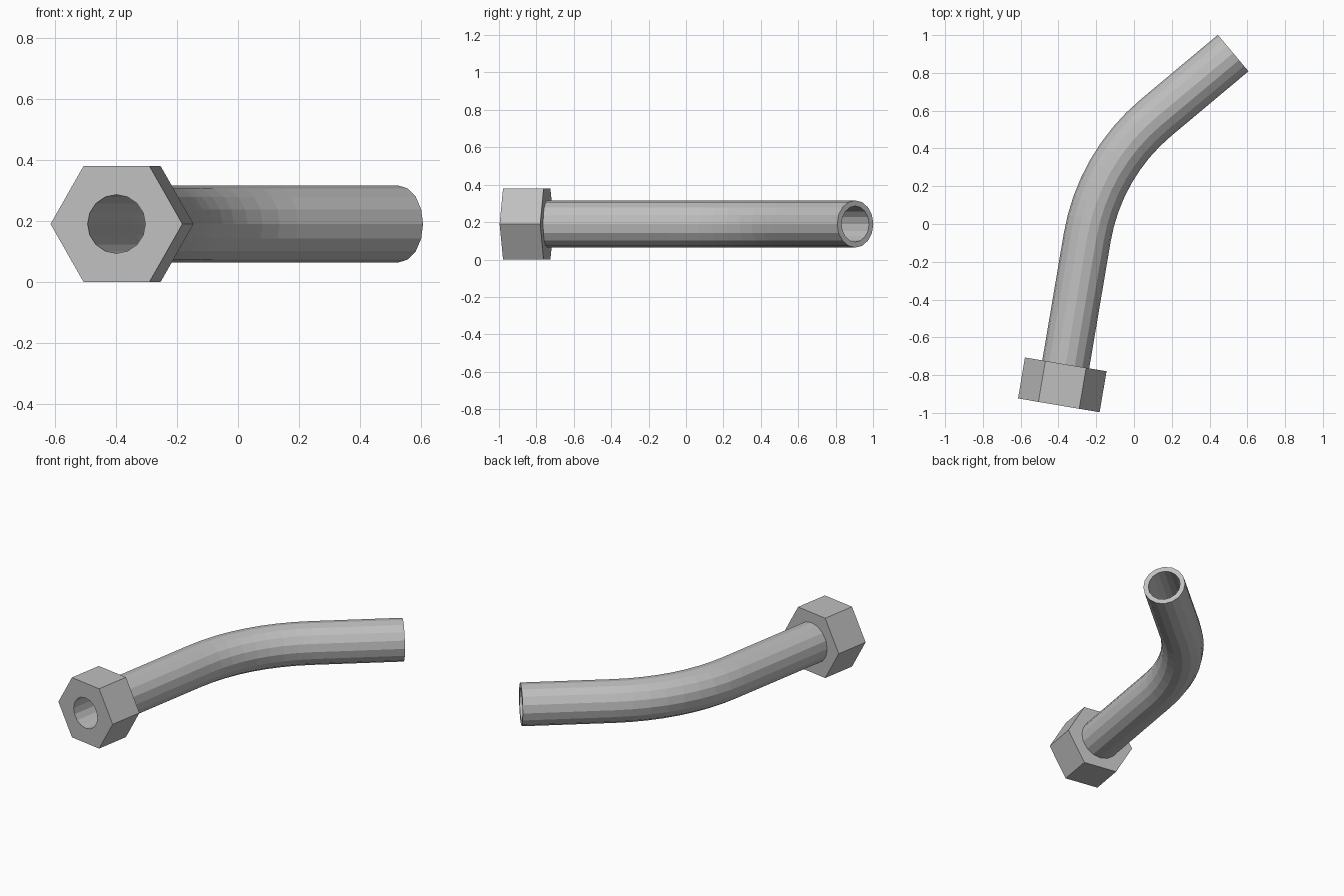
import bpy, bmesh
from math import sin, cos, tan, pi, radians
from mathutils import Vector

if "Cube" in bpy.data.objects:
    bpy.data.objects.remove(bpy.data.objects["Cube"], do_unlink=True)

SIDES = 16
BORE, TUBE_R, NUT_R = 0.096, 0.126, 0.219
UP = Vector((0, 0, 1))

metal = bpy.data.materials.new("grey metal")
metal.use_nodes = True
GREY = (0.52, 0.52, 0.52, 1)
metal.diffuse_color = GREY
metal.node_tree.nodes["Principled BSDF"].inputs["Base Color"].default_value = GREY


def heading(a):
    """Horizontal direction turned by a from the back (+y) towards +x."""
    return Vector((sin(a), cos(a), 0))


def ring(bm, centre, a, radius, sides):
    side = heading(a + pi / 2)
    return [bm.verts.new(centre + side * radius * cos(t) + UP * radius * sin(t))
            for t in (2 * pi * i / sides for i in range(sides))]


def skin(bm, r1, r2):
    n = len(r1)
    for i in range(n):
        j = (i + 1) % n
        bm.faces.new((r1[i], r1[j], r2[j], r2[i]))


def cap(bm, outer, inner):
    """Flat face with a hole between two loops of any side count."""
    edges = []
    for loop in (outer, inner):
        for v, w in zip(loop, loop[1:] + loop[:1]):
            edges.append(bm.edges.get((v, w)))
    bmesh.ops.triangle_fill(bm, edges=edges, use_beauty=True)


def finish(bm, name):
    bmesh.ops.recalc_face_normals(bm, faces=bm.faces)
    mesh = bpy.data.meshes.new(name)
    bm.to_mesh(mesh)
    bm.free()
    mesh.materials.append(metal)
    bpy.context.collection.objects.link(bpy.data.objects.new(name, mesh))


# Centre line: straight, bend, straight
a0, a1 = radians(9.6), radians(50)
nut_front = Vector((-0.398, -0.96, 0.19))
nut_back = nut_front + heading(a0) * 0.22
corner = nut_back + heading(a0) * 1.07
tangent = 0.39
bend_r = tangent / tan((a1 - a0) / 2)
bend_start = corner - heading(a0) * tangent
pivot = bend_start + heading(a0 + pi / 2) * bend_r

path = [(nut_back, a0)]
STEPS = 8
for k in range(STEPS + 1):
    a = a0 + (a1 - a0) * k / STEPS
    path.append((pivot - heading(a + pi / 2) * bend_r, a))
path.append((Vector((0.525, 0.905, 0.19)), a1))

# Hexagonal nut with a round bore
bm = bmesh.new()
hexes = [ring(bm, p, a0, NUT_R, 6) for p in (nut_front, nut_back)]
bores = [ring(bm, p, a0, BORE, SIDES) for p in (nut_front, nut_back)]
skin(bm, *hexes)
skin(bm, *bores)
for outer, inner in zip(hexes, bores):
    cap(bm, outer, inner)
finish(bm, "hex_nut")

# Bent hollow tube
bm = bmesh.new()
outers = [ring(bm, p, a, TUBE_R, SIDES) for p, a in path]
inners = [ring(bm, p, a, BORE, SIDES) for p, a in path]
for rings in (outers, inners):
    for r1, r2 in zip(rings, rings[1:]):
        skin(bm, r1, r2)
for end in (0, -1):
    skin(bm, outers[end], inners[end])
finish(bm, "bent_tube")
